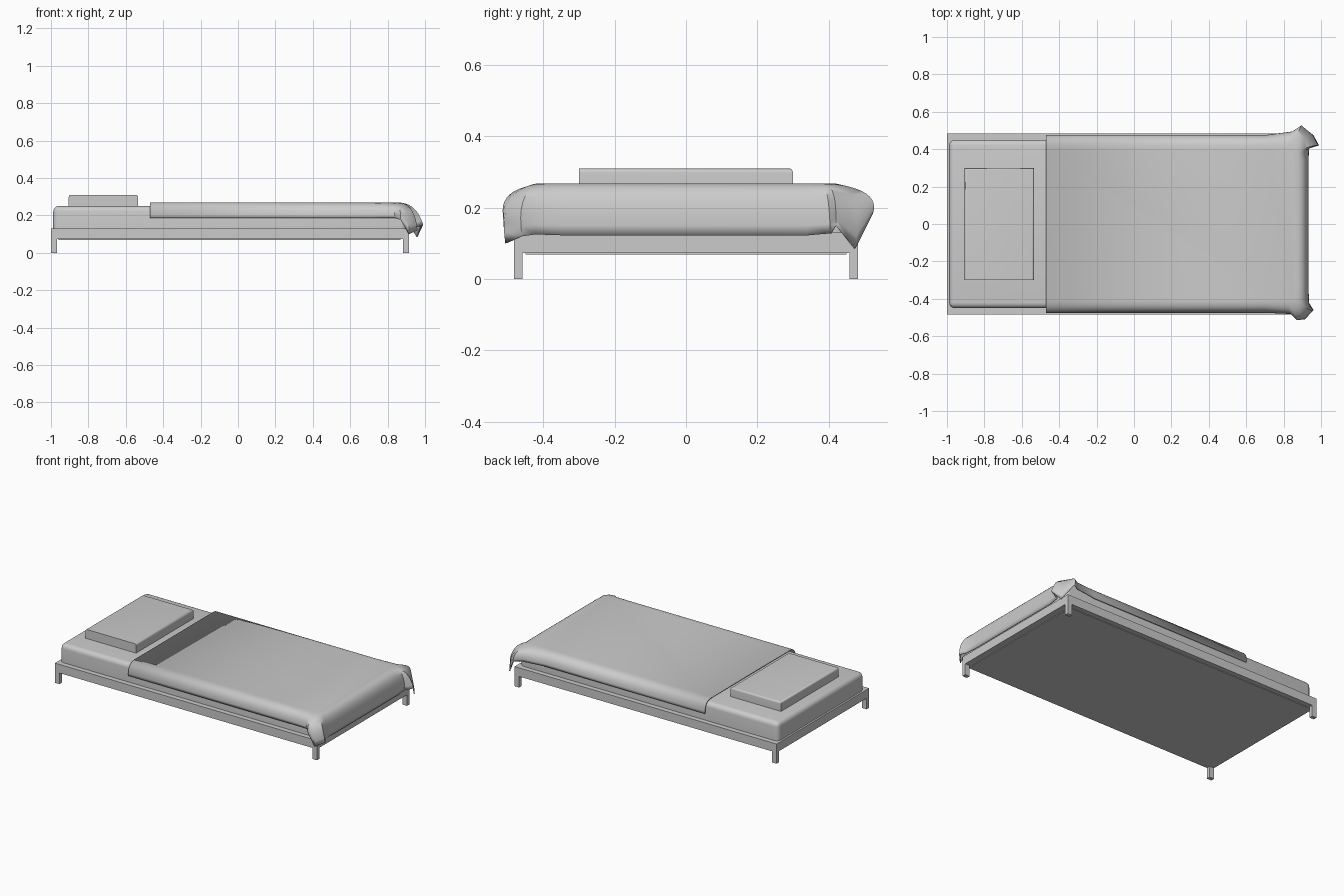
import bpy, bmesh
from mathutils import Vector

if "Cube" in bpy.data.objects:
    bpy.data.objects.remove(bpy.data.objects["Cube"])


def finish(name, bm, smooth=False):
    me = bpy.data.meshes.new(name)
    bm.to_mesh(me)
    bm.free()
    ob = bpy.data.objects.new(name, me)
    bpy.context.collection.objects.link(ob)
    if smooth:
        bpy.ops.object.select_all(action='DESELECT')
        ob.select_set(True)
        bpy.context.view_layer.objects.active = ob
        bpy.ops.object.shade_smooth_by_angle(angle=0.7)
    return ob


def box(name, lo, hi, radius=0, pick=None):
    """Box between two corners; edges accepted by pick(midpoint) are rounded."""
    lo, hi = Vector(lo), Vector(hi)
    bm = bmesh.new()
    bmesh.ops.create_cube(bm, size=1)
    for v in bm.verts:
        v.co = (lo + hi) / 2 + v.co * (hi - lo)
    if radius:
        edges = [e for e in bm.edges if pick((e.verts[0].co + e.verts[1].co) / 2)]
        bmesh.ops.bevel(bm, geom=edges, offset=radius, segments=5,
                        profile=0.5, affect='EDGES')
    return finish(name, bm, radius > 0)


# Bed frame, underside panel and legs
box("bed_frame", (-1, -0.483, 0.073), (0.915, 0.483, 0.13))
box("underside_panel", (-0.96, -0.45, 0.069), (0.87, 0.45, 0.08))
for xn, x in (("head", -1), ("foot", 0.882)):
    for yn, y in (("front", -0.483), ("back", 0.458)):
        box(f"{xn}_{yn}_leg", (x, y, 0), (x + 0.033, y + 0.025, 0.08))

# Mattress (all but the bottom edges rounded) and pillow (soft top edges)
box("mattress", (-0.988, -0.45, 0.13), (0.9, 0.45, 0.25), 0.03,
    lambda m: m.z > 0.14)
box("pillow", (-0.905, -0.3, 0.245), (-0.535, 0.3, 0.31), 0.012,
    lambda m: m.z > 0.3 and m.y > -0.29)

# Blanket stations: inner edge xy, bulge xyz, hem xyz
TOP = 0.268
front_side = [
    ((-0.47, -0.40), (-0.47, -0.478, TOP), (-0.47, -0.475, 0.185)),
    ((0.70, -0.40), (0.70, -0.478, TOP), (0.70, -0.475, 0.185)),
    ((0.82, -0.40), (0.83, -0.49, 0.262), (0.84, -0.48, 0.185)),
    ((0.845, -0.40), (0.87, -0.53, 0.25), (0.87, -0.512, 0.175)),
    ((0.86, -0.40), (0.91, -0.53, 0.26), (0.915, -0.507, 0.10)),
    ((0.865, -0.39), (0.945, -0.48, 0.26), (0.96, -0.46, 0.12)),
    ((0.865, -0.38), (0.94, -0.43, 0.265), (0.935, -0.42, 0.125)),
    ((0.865, -0.34), (0.945, -0.34, TOP), (0.932, -0.34, 0.122)),
]
back_side = [
    ((0.865, 0.34), (0.945, 0.34, TOP), (0.932, 0.34, 0.122)),
    ((0.865, 0.38), (0.94, 0.40, 0.265), (0.935, 0.405, 0.128)),
    ((0.865, 0.385), (0.955, 0.425, 0.26), (0.99, 0.42, 0.15)),
    ((0.86, 0.40), (0.93, 0.50, 0.26), (0.96, 0.475, 0.085)),
    ((0.85, 0.40), (0.895, 0.545, 0.25), (0.895, 0.525, 0.185)),
    ((0.82, 0.40), (0.83, 0.495, 0.262), (0.85, 0.495, 0.185)),
    ((0.70, 0.40), (0.70, 0.478, TOP), (0.70, 0.475, 0.185)),
    ((-0.47, 0.40), (-0.47, 0.478, TOP), (-0.47, 0.475, 0.185)),
]
N = 10
bm = bmesh.new()
rows = []
for inner, bulge, hem in front_side + back_side:
    a, b, c = Vector((*inner, TOP)), Vector(bulge), Vector(hem)
    # quadratic curve pulled out towards the bulge, rolling down to the hem
    b = b + Vector((0, 0, 0.004))
    rows.append([bm.verts.new(a * (1 - t) ** 2 + b * 2 * t * (1 - t) + c * t * t)
                 for t in (i / N for i in range(N + 1))])
for r, s in zip(rows, rows[1:]):
    for i in range(N):
        bm.faces.new((r[i], r[i + 1], s[i + 1], s[i]))
bm.faces.new([r[0] for r in rows])
bmesh.ops.recalc_face_normals(bm, faces=bm.faces)
if max(bm.faces, key=lambda f: f.calc_area()).normal.z < 0:
    bmesh.ops.reverse_faces(bm, faces=bm.faces)
blanket = finish("blanket", bm, True)
mod = blanket.modifiers.new("thickness", 'SOLIDIFY')
mod.thickness = 0.006
mod.offset = -1
